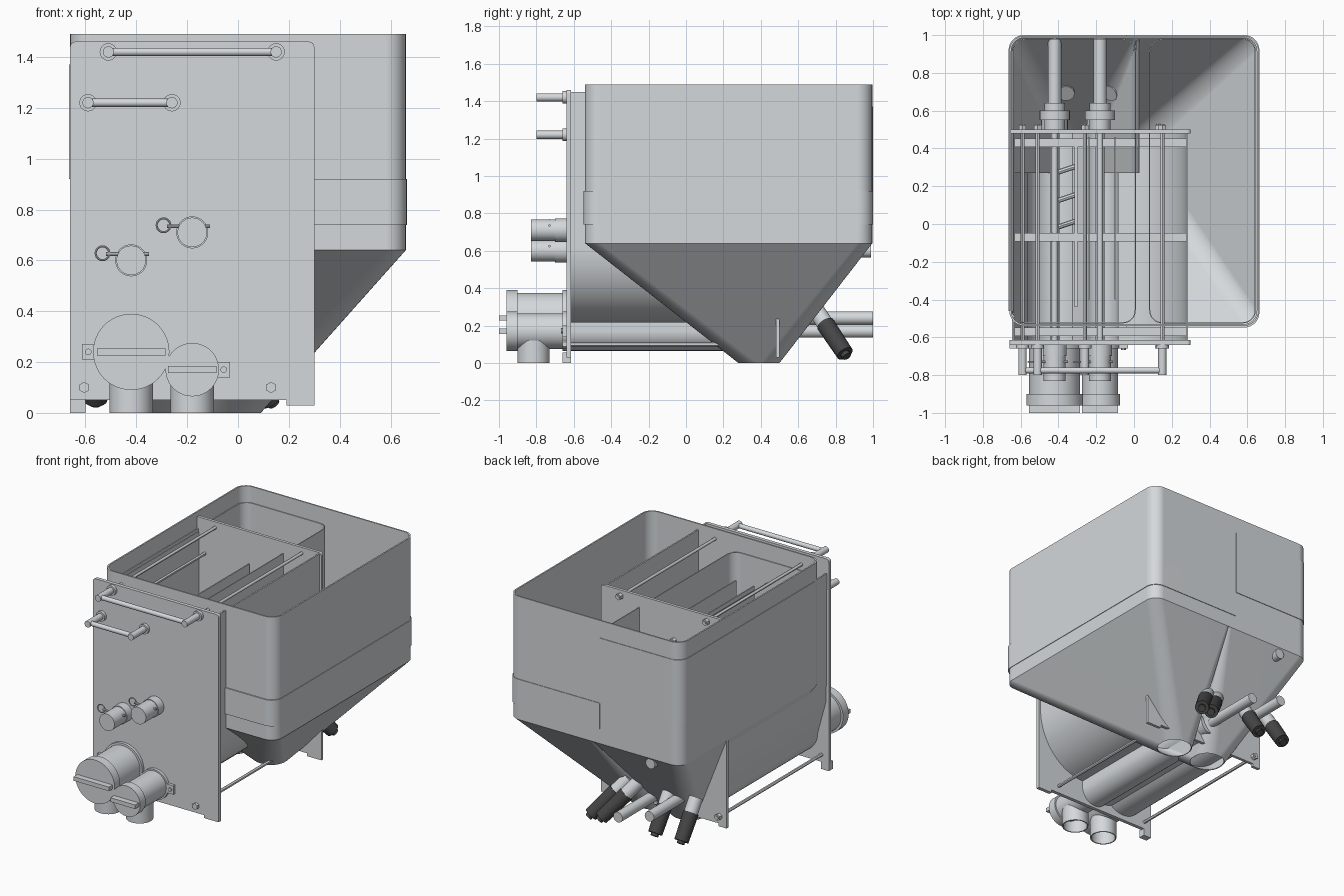
import bpy, bmesh, math
from mathutils import Vector

cube = bpy.data.objects.get("Cube")
if cube:
    bpy.data.objects.remove(cube, do_unlink=True)


def material(name, rgb):
    m = bpy.data.materials.new(name)
    m.use_nodes = True
    m.diffuse_color = (*rgb, 1)
    m.node_tree.nodes["Principled BSDF"].inputs["Base Color"].default_value = (*rgb, 1)
    return m


STEEL = material("light grey steel", (0.66, 0.69, 0.71))
DARK = material("dark grey rubber", (0.06, 0.06, 0.06))
parts = []


def apply_modifiers(ob):
    bpy.context.view_layer.objects.active = ob
    for mod in list(ob.modifiers):
        bpy.ops.object.modifier_apply(modifier=mod.name)


def add(name, bm, mat=STEEL, thick=0, offset=-1):
    me = bpy.data.meshes.new(name)
    bm.to_mesh(me)
    bm.free()
    ob = bpy.data.objects.new(name, me)
    bpy.context.collection.objects.link(ob)
    me.materials.append(mat)
    if thick:
        mod = ob.modifiers.new("wall", 'SOLIDIFY')
        mod.thickness, mod.offset = thick, offset
        apply_modifiers(ob)
    parts.append(ob)
    return ob


def box(name, x, y, z, mat=STEEL):
    bm = bmesh.new()
    bmesh.ops.create_cube(bm, size=1)
    for v in bm.verts:
        v.co = [a[0] + (c + 0.5) * (a[1] - a[0]) for a, c in zip((x, y, z), v.co)]
    return add(name, bm, mat)


def rod(name, a, b, r, mat=STEEL, sides=24, hollow=0, r2=None):
    a, b = Vector(a), Vector(b)
    bm = bmesh.new()
    bmesh.ops.create_cone(bm, cap_ends=not hollow, segments=sides, radius1=r,
                          radius2=r if r2 is None else r2, depth=(b - a).length)
    rot = (b - a).to_track_quat('Z', 'Y').to_matrix()
    for v in bm.verts:
        v.co = rot @ v.co + (a + b) / 2
    return add(name, bm, mat, hollow)


def rod_y(name, x, z, y0, y1, r, **kw):
    return rod(name, (x, y0, z), (x, y1, z), r, **kw)


def arc(cx, cy, rx, ry, a0, a1, n=8):
    angles = [math.radians(a0 + (a1 - a0) * i / n) for i in range(n + 1)]
    return [(cx + rx * math.cos(t), cy + ry * math.sin(t)) for t in angles]


def rounded(x0, x1, y0, y1, a, b):
    # corner order: +x front, +x back, -x back, -x front
    return (arc(x1 - b, y0 + b, b, b, -90, 0) + arc(x1 - b, y1 - b, b, b, 0, 90)
            + arc(x0 + a, y1 - a, a, a, 90, 180) + arc(x0 + a, y0 + a, a, a, 180, 270))


def loft(name, levels, closed=True, thick=0.01):
    bm = bmesh.new()
    rings = [[bm.verts.new((x, y, z)) for x, y in pts] for pts, z in levels]
    n = len(rings[0])
    for low, high in zip(rings, rings[1:]):
        for i in range(n if closed else n - 1):
            j = (i + 1) % n
            bm.faces.new((low[i], low[j], high[j], high[i]))
    return add(name, bm, STEEL, thick)


def sweep_y(name, profile, y0, y1, closed=False, thick=0.0):
    bm = bmesh.new()
    ends = [[bm.verts.new((x, y, z)) for x, z in profile] for y in (y0, y1)]
    n = len(profile)
    for i in range(n if closed else n - 1):
        j = (i + 1) % n
        bm.faces.new((ends[0][i], ends[0][j], ends[1][j], ends[1][i]))
    if closed:
        bm.faces.new(ends[0])
        bm.faces.new(ends[1][::-1])
    bmesh.ops.recalc_face_normals(bm, faces=bm.faces)
    return add(name, bm, STEEL, thick, 0)


# Hopper shell and slightly raised panels
W, YF, YB, ZS = 0.66, -0.54, 0.996, 0.64
shell = rounded(-W, W, YF, YB, 0.08, 0.08)
loft("hopper_shell", [(shell, ZS), (shell, 1.49)])
wide = rounded(-W - 0.004, W + 0.004, YF - 0.008, YB + 0.004, 0.08, 0.08)
band = [(-0.04, YF - 0.008)] + wide[:18] + [(-0.04, YB + 0.004)]
loft("hopper_band", [(band, 0.74), (band, 0.92)], False)
panel = [(-0.04, YB + 0.004)] + wide[18:27] + [(-W - 0.004, -0.46)]
loft("corner_panel", [(panel, 0.92), (panel, 1.37)], False)

# Inner bin liners
for name, x0, x1, top in (("small_bin_liner", -0.645, 0.01, 1.38),
                          ("large_bin_liner", 0.08, 0.645, 0.80)):
    ring = rounded(x0, x1, YF + 0.014, YB - 0.014, 0.07, 0.07)
    loft(name, [(ring, ZS), (ring, top)], thick=0.006)

# Mixing trough: curved wall joined to two auger channels
big, small = (-0.42, 0.24), (-0.18, 0.17)
trough = ([(0.28, 1.45)] + arc(-0.08, 0.62, 0.36, 0.4, 0, -90, 20)
          + arc(*small, 0.1, 0.1, 0, -140, 14) + arc(*big, 0.15, 0.15, -50, -180, 14)
          + [(-0.635, 0.48), (-0.64, 1.36)])
sweep_y("mixing_trough", trough, -0.62, 0.49, thick=0.01)
cutter = sweep_y("trough_cutter", trough, -0.62, 0.27, closed=True)
cutter.hide_render = True

# Two funnels ending in round outlets, opened where the trough passes
for name, x0, x1, a, b, cx in (("small_funnel", -W, 0.03, 0.08, 0.03, -0.30),
                               ("large_funnel", 0.01, W, 0.03, 0.08, -0.02)):
    top = rounded(x0, x1, YF, YB, a, b)
    bottom = rounded(cx - 0.11, cx + 0.11, 0.28, 0.5, 0.1, 0.1)
    funnel = loft(name, [(bottom, 0), (top, ZS)], thick=0.006)
    mod = funnel.modifiers.new("trough_opening", 'BOOLEAN')
    mod.object, mod.operation, mod.solver = cutter, 'DIFFERENCE', 'MANIFOLD'
    apply_modifiers(funnel)
parts.remove(cutter)
bpy.data.objects.remove(cutter, do_unlink=True)


# Front and back plates with rounded top and a notched foot
def plate(name, y0, y1):
    pts = ([(0.30, 0.03)] + arc(0.28, 1.44, 0.02, 0.02, 0, 90, 4)
           + arc(-0.64, 1.44, 0.02, 0.02, 90, 180, 4)
           + [(-0.66, 0.03), (-0.6, 0.03), (-0.6, 0.05), (0.19, 0.05), (0.19, 0.03)])
    sweep_y(name, pts, y0, y1, closed=True)


plate("front_plate", -0.64, -0.615)
plate("back_plate", 0.48, 0.50)
box("front_foot", (-0.66, -0.60), (-0.66, -0.615), (0.0, 0.055))

# Tie rods with nuts
posts = [(-0.51, 1.42), (0.15, 1.42), (-0.59, 1.22), (-0.26, 1.22)]
lower = [(-0.605, 0.10), (0.13, 0.10)]
for x, z in posts + lower:
    rod_y("tie_rod", x, z, -0.63, 0.53, 0.011, sides=12)
    rod_y("tie_rod_nut", x, z, 0.50, 0.525, 0.022, sides=6)
for x, z in lower:
    rod_y("front_nut", x, z, -0.66, -0.64, 0.022, sides=6)

# Front handles
for x, z in posts:
    rod_y("handle_post", x, z, -0.80, -0.64, 0.022)
    rod_y("handle_collar", x, z, -0.66, -0.64, 0.034)
for a, b in (posts[:2], posts[2:]):
    rod("handle_bar", (a[0], -0.775, a[1]), (b[0], -0.775, b[1]), 0.016)

# Agitator bearings, shafts and locking pins
for x, z in ((-0.42, 0.60), (-0.18, 0.71)):
    rod_y("agitator_bearing", x, z, -0.83, -0.64, 0.058, sides=32)
    rod_y("bearing_flange", x, z, -0.70, -0.64, 0.063, sides=32)
    rod("pin", (x - 0.1, -0.73, z + 0.025), (x + 0.07, -0.73, z + 0.025), 0.007, sides=8)
    bpy.ops.mesh.primitive_torus_add(location=(x - 0.113, -0.73, z + 0.028),
                                     rotation=(math.pi / 2, 0, 0), major_radius=0.027,
                                     minor_radius=0.004, major_segments=24, minor_segments=8)
    ring = bpy.context.object
    ring.name = "pin_ring"
    ring.data.materials.append(STEEL)
    parts.append(ring)
    rod_y("agitator_shaft", x, z, -0.62, 0.5, 0.016)
    rod_y("agitator_tube", x, z, 0.5, 0.99, 0.035)
    rod_y("agitator_collar", x, z, 0.55, 0.60, 0.08)
    rod_y("agitator_hub", x, z, 0.5, 0.64, 0.055)
# Tilted vanes beside a long blade on the lower agitator
for y in (0.0, 0.14, 0.29):
    rod("agitator_vane", (-0.40, y - 0.015, 0.60), (-0.31, y + 0.015, 0.60), 0.014, sides=8)
box("agitator_blade", (-0.315, -0.30), (-0.44, 0.42), (0.57, 0.63))

# Partitions and cross straps inside the trough
for x in (-0.24, -0.10):
    box("partition", (x - 0.004, x + 0.004), (-0.40, 0.46), (0.85, 1.25))
for y in (-0.57, -0.07, 0.43):
    box("cross_strap", (-0.63, 0.275), (y - 0.022, y + 0.022), (0.60, 0.63))

# Auger housings with caps, grips, tabs and downspouts
for (x, z), r, side in ((big, 0.15, -1), (small, 0.105, 1)):
    rod_y("auger_housing", x, z, -0.92, -0.63, r * 0.9, sides=48)
    rod_y("auger_flange", x, z, -0.66, -0.64, r, sides=48)
    rod_y("auger_cap", x, z, -0.96, -0.90, r, sides=48)
    box("cap_grip", (x - r * 0.9, x + r * 0.9), (-1.0, -0.96), (z - 0.014, z + 0.014))
    xt = x + side * (r + 0.015)
    box("flange_tab", (xt - 0.028, xt + 0.028), (-0.66, -0.64), (z - 0.03, z + 0.03))
    rod_y("tab_bolt", xt + side * 0.004, z, -0.668, -0.66, 0.013, sides=12)
    rod("downspout", (x, -0.815, 0), (x, -0.815, z - 0.05), 0.086, sides=40, hollow=0.008)
    rod_y("auger_shaft", x, z, -0.62, 0.49, 0.025)
    rod_y("auger_rear_tube", x, z, 0.49, 1.0, 0.035)
    rod_y("auger_rear_collar", x, z, 0.50, 0.56, 0.07)

# Rear nozzles with dark sleeves
for x, lean in ((-0.56, 0), (-0.36, 0), (-0.13, 0.18), (-0.05, 0.18)):
    top, end = Vector((x, 0.69, 0.29)), Vector((x + lean, 0.85, 0.05))
    mid = top.lerp(end, 0.35)
    rod("nozzle_neck", top, mid, 0.045)
    rod("nozzle_sleeve", mid, end, 0.05, DARK, r2=0.046)
    rod("nozzle_tip", end, end + (end - mid) * 0.1, 0.025, DARK, sides=12)

# Soft shading with crisp edges and flat panels
bpy.ops.object.select_all(action='DESELECT')
for ob in parts:
    ob.select_set(True)
bpy.context.view_layer.objects.active = parts[0]
bpy.ops.object.shade_smooth_by_angle(angle=math.radians(30))
for ob in parts:
    ob.modifiers.new("flat_panels", 'WEIGHTED_NORMAL').keep_sharp = True
